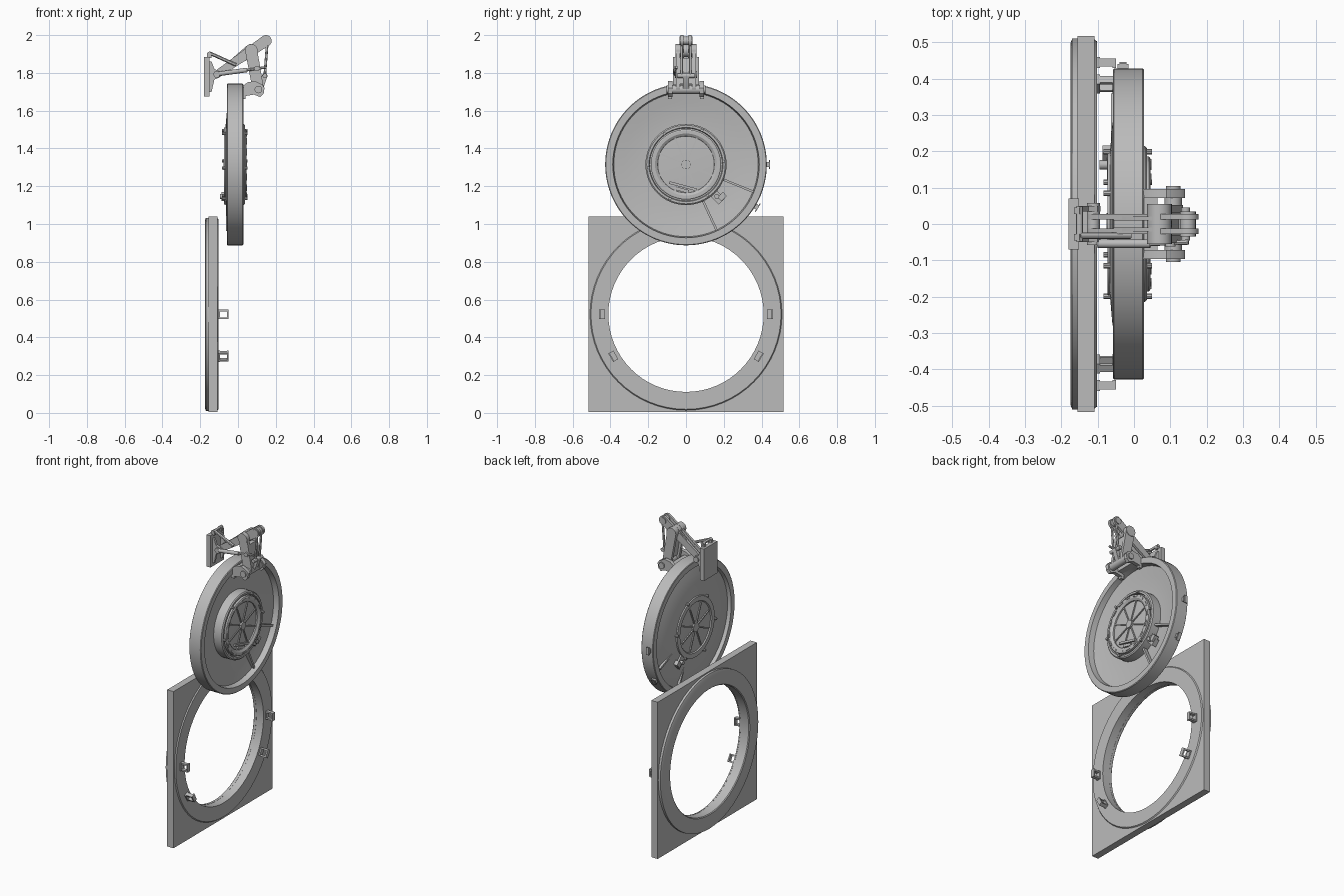
import bpy, bmesh, math
from mathutils import Vector, Matrix

if "Cube" in bpy.data.objects:
    bpy.data.objects.remove(bpy.data.objects["Cube"])

grey = bpy.data.materials.new("plain grey")
grey.diffuse_color = (0.5, 0.5, 0.5, 1)
grey.use_nodes = True
grey.node_tree.nodes["Principled BSDF"].inputs["Base Color"].default_value = grey.diffuse_color
CZ, FZ = 1.315, 0.522          # hatch centre height, frame centre height


def finish(name, bm, smooth=True):
    bmesh.ops.recalc_face_normals(bm, faces=bm.faces)
    me = bpy.data.meshes.new(name)
    bm.to_mesh(me)
    bm.free()
    me.materials.append(grey)
    ob = bpy.data.objects.new(name, me)
    bpy.context.collection.objects.link(ob)
    if smooth:
        bpy.ops.object.select_all(action='DESELECT')
        ob.select_set(True)
        bpy.context.view_layer.objects.active = ob
        bpy.ops.object.shade_smooth_by_angle(angle=math.radians(30))
    return ob


def lathe(name, prof, cz, n=64, closed=True):
    """Revolve (x, radius) points around the x axis at height cz."""
    bm = bmesh.new()
    rings = []
    for x, r in prof:
        if r == 0:
            rings.append([bm.verts.new((x, 0, cz))] * n)
        else:
            rings.append([bm.verts.new((x, r * math.cos(math.tau * i / n), cz + r * math.sin(math.tau * i / n)))
                          for i in range(n)])
    pairs = list(zip(rings, rings[1:])) + ([(rings[-1], rings[0])] if closed else [])
    for a, b in pairs:
        for i in range(n):
            j = (i + 1) % n
            vs = list(dict.fromkeys((a[i], a[j], b[j], b[i])))
            if len(vs) > 2:
                bm.faces.new(vs)
    return finish(name, bm)


def box(name, c, s, rot=None):
    bm = bmesh.new()
    m = Matrix.Translation(c) @ (rot or Matrix()) @ Matrix.Diagonal((*s, 1))
    bmesh.ops.create_cube(bm, size=1, matrix=m)
    return finish(name, bm, False)


def rod(name, a, b, r, n=20):
    a, b = Vector(a), Vector(b)
    d = b - a
    bm = bmesh.new()
    m = Matrix.Translation((a + b) / 2) @ d.to_track_quat('Z', 'Y').to_matrix().to_4x4()
    bmesh.ops.create_cone(bm, cap_ends=True, segments=n, radius1=r, radius2=r, depth=d.length, matrix=m)
    return finish(name, bm)


def slab(name, pts, y0, y1):
    """Extrude an x-z outline from y0 to y1."""
    bm = bmesh.new()
    f = bm.faces.new([bm.verts.new((x, y0, z)) for x, z in pts])
    g = bmesh.ops.extrude_face_region(bm, geom=[f])
    bmesh.ops.translate(bm, vec=(0, y1 - y0, 0), verts=[v for v in g['geom'] if isinstance(v, bmesh.types.BMVert)])
    return finish(name, bm)


def link(name, a, b, ra, rb, y0, y1):
    """Flat bar with round ends of radius ra and rb."""
    ang = math.atan2(b[1] - a[1], b[0] - a[0])
    pts = []
    for (cx, cz), r, start in ((b, rb, -0.5), (a, ra, 0.5)):
        for i in range(11):
            t = ang + math.pi * (start + i / 10)
            pts.append((cx + r * math.cos(t), cz + r * math.sin(t)))
    return slab(name, pts, y0, y1)


def polar(r, deg, x, cz):
    t = math.radians(deg)
    return Vector((x, r * math.cos(t), cz + r * math.sin(t)))


def turn(deg):
    return Matrix.Rotation(math.radians(deg), 4, 'X')


# Square frame plate with round opening
bm = bmesh.new()
N, H, R = 64, 0.517, 0.412
rows = []
for x in (-0.155, -0.109):
    inner, outer = [], []
    for i in range(N):
        t = math.tau * i / N
        c, s = math.cos(t), math.sin(t)
        k = H / max(abs(c), abs(s))
        inner.append(bm.verts.new((x, R * c, FZ + R * s)))
        outer.append(bm.verts.new((x, k * c, FZ + k * s)))
    rows.append((inner, outer))
(i0, o0), (i1, o1) = rows
for a, b in ((i0, o0), (o0, o1), (o1, i1), (i1, i0)):
    for i in range(N):
        j = (i + 1) % N
        bm.faces.new((a[i], a[j], b[j], b[i]))
finish("frame_plate", bm)

# Raised rings on both faces of the frame
lathe("frame_back_ring", [(-0.154, 0.411), (-0.17, 0.411), (-0.175, 0.416), (-0.175, 0.497),
                          (-0.17, 0.511), (-0.154, 0.511)], FZ)
lathe("frame_front_ring", [(-0.11, 0.411), (-0.102, 0.411), (-0.102, 0.503), (-0.11, 0.509)], FZ)

# Latch catches: open loops standing off the frame
for deg in (0, 180, -30, 210):
    p, m = polar(0.445, deg, 0, FZ), turn(deg)
    for s in (-1, 1):
        box("catch_arm", p + m @ Vector((-0.079, 0, s * 0.021)), (0.052, 0.022, 0.010), m)
    box("catch_bar", p + m @ Vector((-0.054, -0.003, 0)), (0.009, 0.026, 0.052), m)
    box("catch_base", p + m @ Vector((-0.099, 0, 0)), (0.010, 0.030, 0.052), m)

# Hatch disc: deep rim, dished front, domed back
lathe("hatch_disc", [(-0.055, 0.428), (0.024, 0.428), (0.028, 0.424), (0.028, 0.388), (-0.008, 0.382),
                     (-0.016, 0.33), (-0.024, 0.27), (-0.028, 0.20), (-0.03, 0), (-0.066, 0), (-0.066, 0.2),
                     (-0.06, 0.27), (-0.05, 0.33), (-0.036, 0.382), (-0.058, 0.388), (-0.058, 0.424)], CZ, 80)

# Hub rings on front and back
lathe("hub_collar", [(-0.03, 0.215), (0.030, 0.215), (0.036, 0.208), (0.036, 0.196), (0.026, 0.192), (-0.03, 0.192)], CZ)
lathe("hub_ring", [(-0.03, 0.186), (0.041, 0.186), (0.045, 0.180), (0.045, 0.164), (0.036, 0.150), (-0.03, 0.146)], CZ)
lathe("hub_plate", [(-0.03, 0.195), (0.024, 0.195), (0.028, 0.14), (0.028, 0)], CZ, closed=False)
lathe("back_hub_ring", [(-0.06, 0.20), (-0.073, 0.195), (-0.073, 0.165), (-0.06, 0.155)], CZ)
rod("hub_boss", (0.02, 0, CZ), (0.041, 0, CZ), 0.025)
rod("back_hub_boss", (-0.06, 0, CZ), (-0.076, 0, CZ), 0.03)

# Hub spokes, lugs and bolts
for i in range(8):
    d = 45 * i + 22.5
    for name, x in (("hub_spoke", 0.029), ("back_spoke", -0.068)):
        box(name, polar(0.085, d, x, CZ), (0.010, 0.13, 0.008), turn(d))
for i in range(16):
    d = 22.5 * i
    box("hub_lug", polar(0.174, d, 0.045, CZ), (0.006, 0.010, 0.036), turn(d))
for i in range(6):
    p = polar(0.2, 60 * i + 5, 0, CZ)
    rod("hub_bolt", p + Vector((0.03, 0, 0)), p + Vector((0.05, 0, 0)), 0.008, 10)
    rod("back_bolt", p + Vector((-0.06, 0, 0)), p + Vector((-0.084, 0, 0)), 0.008, 10)
box("hub_handle", (0.038, -0.015, CZ - 0.115), (0.012, 0.15, 0.014), turn(-15))
box("hub_label_block", (0.034, -0.02, CZ - 0.135), (0.010, 0.07, 0.018), turn(-15))

# Radial ribs and lock mechanism in the lower sector
for d in (-22, -65):
    box("front_rib", polar(0.30, d, -0.006, CZ), (0.026, 0.17, 0.012), turn(d))
    box("back_rib", polar(0.30, d, -0.055, CZ), (0.016, 0.17, 0.012), turn(d))
for x, s in ((-0.008, 1), (-0.060, -1)):
    p, m = polar(0.235, -46, x, CZ), turn(-46)
    box("lock_body", p, (0.03, 0.075, 0.045), m)
    box("lock_block", p + m @ Vector((s * 0.012, 0.02, 0.02)), (0.03, 0.03, 0.04), m)
    rod("lock_knob", p, p + Vector((s * 0.035, 0, 0)), 0.013)

# Small tabs on the rim
for d in (0, -31):
    m = turn(d)
    box("rim_tab", polar(0.434, d, -0.03, CZ), (0.03, 0.014, 0.028), m)
    box("rim_tab_end", polar(0.443, d, -0.03, CZ), (0.02, 0.006, 0.05), m)

# Wall bracket with pivot lugs
box("wall_plate", (-0.166, 0, 1.78), (0.028, 0.14, 0.21))
for s in (-1, 1):
    slab("bracket_lug", [(-0.16, 1.70), (-0.14, 1.70), (-0.125, 1.765), (-0.10, 1.775), (-0.092, 1.79),
                         (-0.10, 1.81), (-0.125, 1.82), (-0.14, 1.86), (-0.16, 1.86)], s * 0.034, s * 0.050)
    slab("bracket_top_ear", [(-0.165, 1.88), (-0.14, 1.88), (-0.14, 1.90), (-0.15, 1.915), (-0.165, 1.905)],
         s * 0.028, s * 0.046)
rod("wall_pivot", (-0.112, -0.058, 1.792), (-0.112, 0.058, 1.792), 0.018)

# Main arm: twin bars joined by pins
for s in (-1, 1):
    link("main_arm", (-0.108, 1.795), (0.148, 1.970), 0.020, 0.030, s * 0.012, s * 0.028)
    link("arm_brace", (-0.04, 1.845), (0.07, 1.918), 0.018, 0.035, s * 0.010, s * 0.020)
rod("arm_tip_pin", (0.148, -0.034, 1.970), (0.148, 0.034, 1.970), 0.022)
rod("elbow_pin", (0.07, -0.055, 1.918), (0.07, 0.055, 1.918), 0.034, 28)

# Drop link from elbow to clamp
for s in (-1, 1):
    link("drop_link", (0.07, 1.918), (0.105, 1.725), 0.032, 0.030, s * 0.032, s * 0.052)
slab("drop_link_web", [(0.065, 1.88), (0.105, 1.88), (0.128, 1.74), (0.085, 1.74)], -0.035, 0.035)

# Clamp holding the hatch rim
for s in (-1, 1):
    slab("clamp_ear", [(0.024, 1.675), (0.085, 1.685), (0.118, 1.672), (0.136, 1.69), (0.14, 1.72), (0.128, 1.738),
                       (0.09, 1.757), (0.05, 1.75), (0.024, 1.73)], s * 0.072, s * 0.096)
    rod("clamp_cap", (0.108, s * 0.096, 1.712), (0.108, s * 0.104, 1.712), 0.020)
    box("clamp_foot", (0.028, s * 0.084, 1.68), (0.022, 0.022, 0.035))
rod("clamp_shaft", (0.108, -0.096, 1.712), (0.108, 0.096, 1.712), 0.024)
box("clamp_bridge", (0.045, 0, 1.713), (0.04, 0.15, 0.03))

# Thin tie rods beside the drop link
for s in (-1, 1):
    rod("tie_rod", (0.155, s * 0.022, 1.96), (0.142, s * 0.022, 1.79), 0.007, 12)
rod("tie_pin", (0.142, -0.045, 1.785), (0.142, 0.045, 1.785), 0.012)
link("tie_foot", (0.142, 1.785), (0.115, 1.72), 0.014, 0.018, -0.015, 0.015)

# Gas strut and upper stay
rod("strut_tube", (-0.10, -0.054, 1.795), (0.045, -0.054, 1.815), 0.012)
rod("strut_piston", (0.04, -0.054, 1.814), (0.15, -0.05, 1.83), 0.007, 12)
rod("strut_end", (0.10, -0.062, 1.823), (0.10, -0.03, 1.823), 0.014)
rod("upper_stay", (-0.15, -0.032, 1.905), (-0.01, -0.032, 1.842), 0.009, 12)
rod("upper_stay_pin", (-0.15, -0.048, 1.903), (-0.15, 0.048, 1.903), 0.009, 12)
